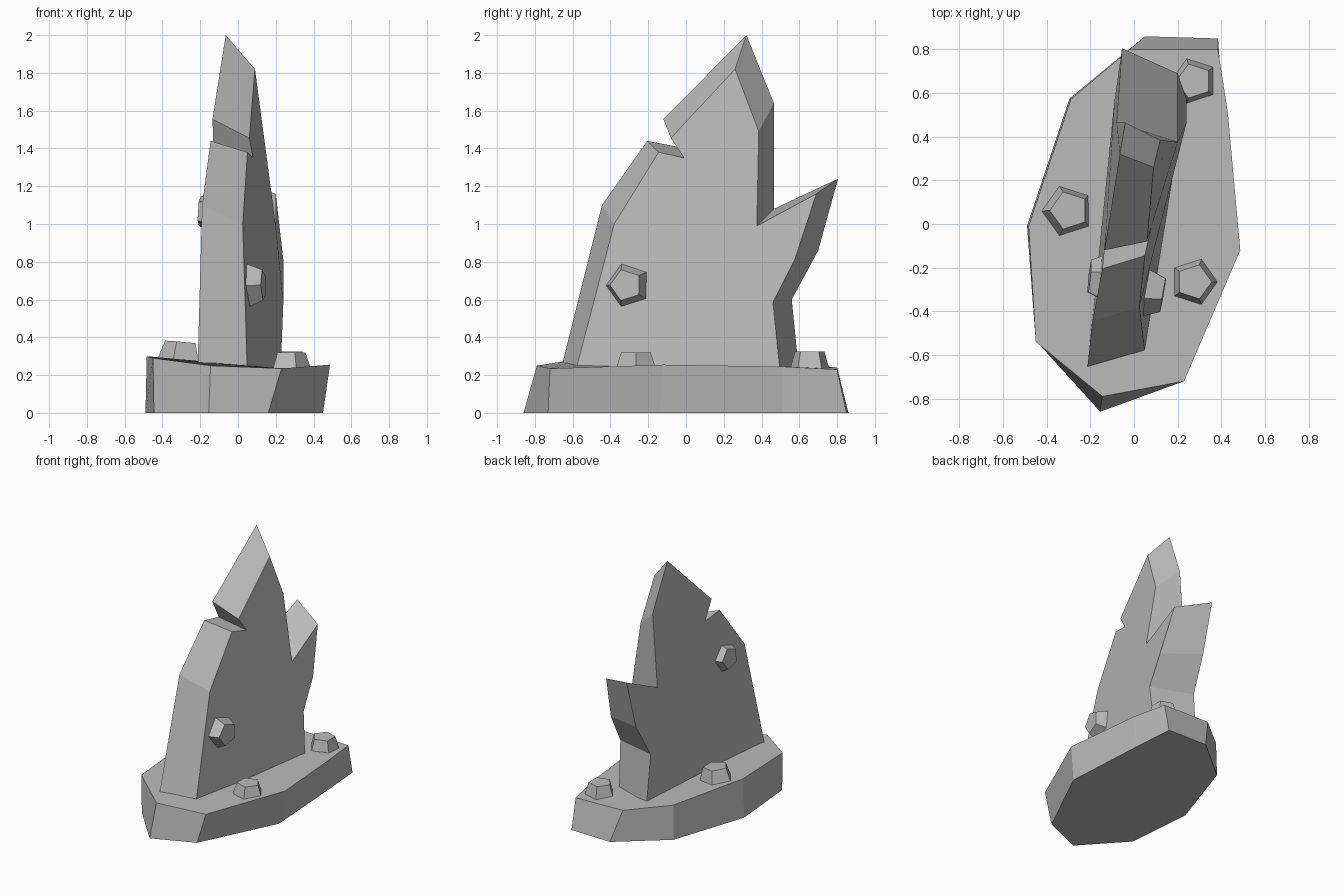
import bpy
from math import cos, sin, tau, radians
from mathutils import Vector

cube = bpy.data.objects.get("Cube")
if cube:
    bpy.data.objects.remove(cube, do_unlink=True)

# Single stone colour
stone = bpy.data.materials.new("grey stone")
stone.use_nodes = True
STONE_COLOUR = (0.5, 0.5, 0.5, 1)
stone.diffuse_color = STONE_COLOUR
stone.node_tree.nodes["Principled BSDF"].inputs["Base Color"].default_value = STONE_COLOUR


def loft(name, ring_a, ring_b):
    """Solid between two matching rings; ring_a runs anticlockwise seen from ring_b."""
    n = len(ring_a)
    faces = [[i, (i + 1) % n, n + (i + 1) % n, n + i] for i in range(n)]
    faces += [list(reversed(range(n))), list(range(n, 2 * n))]
    mesh = bpy.data.meshes.new(name)
    mesh.from_pydata([tuple(p) for p in ring_a + ring_b], [], faces)
    mesh.materials.append(stone)
    mesh.validate()
    obj = bpy.data.objects.new(name, mesh)
    bpy.context.collection.objects.link(obj)
    return obj


def pebble(name, centre, normal, radius, turn, height, taper=0.78):
    """Tapered five-sided stone growing out of a surface."""
    n = Vector(normal).normalized()
    up = Vector((0, 1, 0)) if abs(n.z) > 0.7 else Vector((0, 0, 1))
    v = (up - n * up.dot(n)).normalized()
    u = v.cross(n)

    def ring(r, h):
        angles = [radians(turn) + tau * i / 5 for i in range(5)]
        return [Vector(centre) + n * h + (u * cos(a) + v * sin(a)) * r for a in angles]

    return loft(name, ring(radius * 1.1, -0.03), ring(radius * taper, height))


# Ground slab: irregular plinth
foot = [(-.155, -.86), (.16, -.73), (.45, -.14), (.41, .51), (.385, .85),
        (.05, .86), (-.295, .575), (-.49, -.01), (-.445, -.54)]
rim = [(-.145, -.79, .25), (.23, -.72, .235), (.487, -.12, .255), (.43, .51, .245),
       (.385, .80, .23), (-.02, .80, .24), (-.29, .57, .265), (-.483, -.01, .30),
       (-.45, -.54, .29)]
loft("base_slab", [(x, y, 0) for x, y in foot], rim)

# Jagged standing shard: larger outline on the -x side, smaller on the +x side
far_side = [(-.215, -.67, .2), (-.08, .60, .2), (-.09, .56, .60), (-.06, .70, .86),
            (-.055, .805, 1.24), (-.08, .465, 1.08), (-.04, .465, 1.64), (-.065, .32, 2.0),
            (-.135, -.12, 1.555), (-.13, -.05, 1.41), (-.145, -.205, 1.44), (-.19, -.445, 1.10)]
near_side = [(.05, -.59, .2), (.225, .50, .2), (.24, .46, .585), (.24, .575, .81),
             (.20, .69, 1.16), (.20, .375, .99), (.12, .385, 1.49), (.09, .26, 1.82),
             (.06, -.08, 1.455), (.08, -.01, 1.35), (.05, -.145, 1.38), (.025, -.38, 1.0)]
loft("standing_shard", far_side, near_side)

# Small stones on the base
pebble("pebble_right", (-.305, .06, .285), (.09, .02, 1), .115, 180, .09)
pebble("pebble_front", (.275, -.265, .25), (0, 0, 1), .105, 0, .07)
pebble("pebble_back", (.275, .655, .24), (0, 0, 1), .105, 36, .085)

# Small stones on the shard faces
pebble("pebble_shard_left", (.085, -.31, .675), (1, -.17, .03), .11, 36, .05)
pebble("pebble_shard_right", (-.165, -.25, 1.065), (-1, .1, .06), .105, 36, .04)
